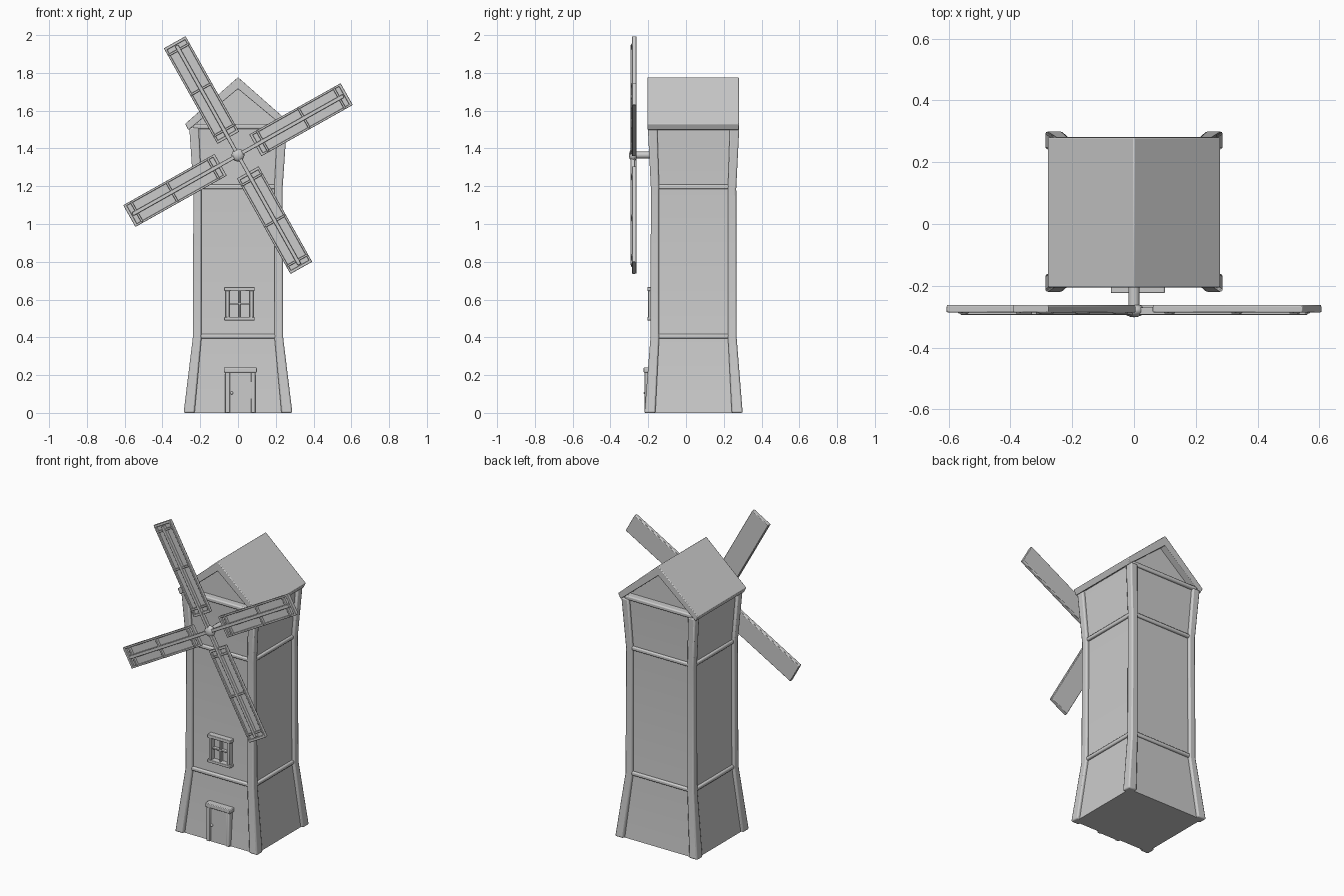
import bpy, bmesh, math
from mathutils import Matrix, Vector

if "Cube" in bpy.data.objects:
    bpy.data.objects.remove(bpy.data.objects["Cube"])

CY = 0.04                     # tower centre in y
HUB = Vector((0, 0, 1.365))   # sail axis

grey = bpy.data.materials.new("plain_grey")
grey.diffuse_color = (0.6, 0.6, 0.6, 1)
grey.use_nodes = True
grey.node_tree.nodes["Principled BSDF"].inputs["Base Color"].default_value = grey.diffuse_color


def finish(name, bm, bevel=0.0):
    bmesh.ops.recalc_face_normals(bm, faces=bm.faces)
    me = bpy.data.meshes.new(name)
    bm.to_mesh(me)
    bm.free()
    me.materials.append(grey)
    ob = bpy.data.objects.new(name, me)
    bpy.context.collection.objects.link(ob)
    if bevel:
        mod = ob.modifiers.new("bevel", 'BEVEL')
        mod.width, mod.segments, mod.limit_method = bevel, 2, 'ANGLE'
    bpy.ops.object.select_all(action='DESELECT')
    ob.select_set(True)
    bpy.context.view_layer.objects.active = ob
    bpy.ops.object.shade_smooth_by_angle(angle=math.radians(35))
    return ob


def add_box(bm, x, y, z, mat=Matrix()):
    """Box from (min, max) pairs."""
    c = [(a + b) / 2 for a, b in (x, y, z)]
    s = [b - a for a, b in (x, y, z)]
    bmesh.ops.create_cube(bm, size=1, matrix=mat @ Matrix.Translation(c) @ Matrix.Diagonal((*s, 1)))


def loft(bm, rings):
    """Skin closed rings of points, capped at both ends."""
    vs = [[bm.verts.new(p) for p in r] for r in rings]
    n = len(vs[0])
    for a, b in zip(vs, vs[1:]):
        for i in range(n):
            bm.faces.new((a[i], a[(i + 1) % n], b[(i + 1) % n], b[i]))
    bm.faces.new(vs[0])
    bm.faces.new(vs[-1])


def rect(x0, x1, y0, y1, z):
    return [(x0, y0, z), (x1, y0, z), (x1, y1, z), (x0, y1, z)]


# tower outline: height, half width, half depth, post width
LEVELS = [(0, 0.288, 0.26, 0.058), (0.4, 0.239, 0.228, 0.046),
          (1.19, 0.236, 0.226, 0.044), (1.51, 0.258, 0.242, 0.05)]

# recessed walls
bm = bmesh.new()
loft(bm, [rect(-hx + .018, hx - .018, CY - hy + .018, CY + hy - .018, z) for z, hx, hy, w in LEVELS])
finish("tower_walls", bm)

# corner posts
for sx, sy, name in ((-1, -1, "front_left"), (1, -1, "front_right"), (-1, 1, "back_left"), (1, 1, "back_right")):
    bm = bmesh.new()
    loft(bm, [rect(sx * hx, sx * (hx - w), CY + sy * hy, CY + sy * (hy - w), z) for z, hx, hy, w in LEVELS])
    finish(name + "_post", bm, 0.008)

# horizontal bands around the tower
for name, (z, hx, hy, w), h in (("lower_band", LEVELS[1], 0.028), ("middle_band", LEVELS[2], 0.028),
                                ("top_band", LEVELS[3], 0.03)):
    bm = bmesh.new()
    k = 0.02 if name == "top_band" else 0.004
    add_box(bm, (-hx + k, hx - k), (CY - hy + .004, CY + hy - .004), (z - h / 2 + .008, z + h / 2 + .004))
    finish(name, bm, 0.007)

# gable roof, open at both ends, with recessed gable wall
def extrude_profile(bm, pts, y0, y1):
    loft(bm, [[(x, y, z) for x, z in pts] for y in (y0, y1)])

bm = bmesh.new()
extrude_profile(bm, [(0, 1.777), (.28, 1.53), (.263, 1.497), (0, 1.715), (-.263, 1.497), (-.28, 1.53)], -.205, .28)
finish("roof", bm, 0.004)
bm = bmesh.new()
extrude_profile(bm, [(0, 1.72), (.24, 1.515), (-.24, 1.515)], -.155, .235)
finish("gable_wall", bm)

# door: frame, lintel, leaf and knob
bm = bmesh.new()
for x in ((-.068, -.042), (.068, .092)):
    add_box(bm, x, (-.22, -.16), (0, .22))
add_box(bm, (-.075, .1), (-.224, -.16), (.214, .24))
finish("door_frame", bm, 0.004)
bm = bmesh.new()
add_box(bm, (-.045, .07), (-.212, -.16), (0, .216))
finish("door", bm)
bm = bmesh.new()
bmesh.ops.create_uvsphere(bm, u_segments=12, v_segments=8, radius=.008,
                          matrix=Matrix.Translation((-.033, -.216, .105)))
finish("door_knob", bm)

# window: jambs, lintel, sill, crossbars
bm = bmesh.new()
for x in ((-.065, -.046), (.062, .081)):
    add_box(bm, x, (-.2, -.15), (.5, .655))
for z in ((.49, .508), (.645, .666)):
    add_box(bm, (-.073, .088), (-.205, -.15), z)
add_box(bm, (.003, .013), (-.19, -.15), (.5, .65))
add_box(bm, (-.05, .065), (-.19, -.15), (.573, .583))
finish("window_frame", bm, 0.003)

# axle and hub cap
bm = bmesh.new()
bmesh.ops.create_cone(bm, cap_ends=True, segments=16, radius1=.018, radius2=.018, depth=.14,
                      matrix=Matrix.Translation(HUB + Vector((0, -.22, 0))) @ Matrix.Rotation(math.pi / 2, 4, 'X'))
finish("axle", bm)
bm = bmesh.new()
bmesh.ops.create_uvsphere(bm, u_segments=16, v_segments=10, radius=1,
                          matrix=Matrix.Translation(HUB + Vector((0, -.28, 0))) @ Matrix.Diagonal((.034, .022, .034, 1)))
finish("hub", bm)

# four sails: thin board behind a raised frame and spar
for i in range(4):
    m = Matrix.Translation(HUB) @ Matrix.Rotation(-math.radians(29.3 + 90 * i), 4, 'Y')
    r0, r1 = 0.105, (0.66, 0.685)[i % 2]
    bm = bmesh.new()
    add_box(bm, (r0, r1), (-.274, -.262), (-.064, .064), m)
    finish(f"sail_board_{i + 1}", bm, 0.003)
    bm = bmesh.new()
    for s in (-1, 1):
        add_box(bm, (r0, r1), (-.286, -.266), (s * .06 - .006, s * .06 + .006), m)
    for r in (r0 + .008, r1 - .008):
        add_box(bm, (r - .008, r + .008), (-.286, -.266), (-.066, .066), m)
    for r in (r0 + .045, .4, r1 - .045):
        add_box(bm, (r - .006, r + .006), (-.29, -.266), (-.06, .06), m)
    add_box(bm, (0, r1 - .02), (-.294, -.27), (-.01, .01), m)
    finish(f"sail_frame_{i + 1}", bm, 0.003)
